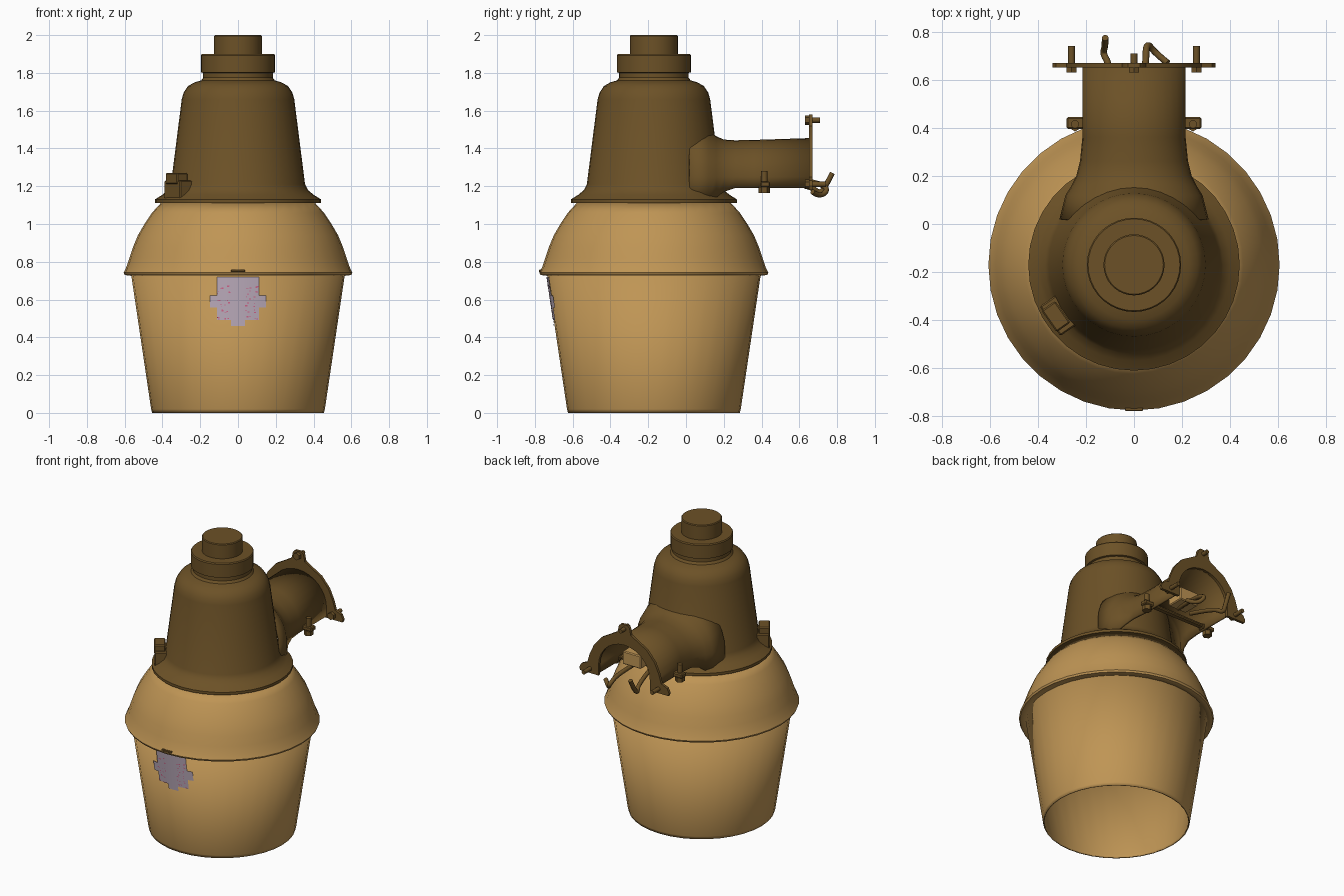
import bpy, bmesh, math, random
from mathutils import Vector

if "Cube" in bpy.data.objects:
    bpy.data.objects.remove(bpy.data.objects["Cube"])
random.seed(4)
CY = -0.17          # lamp axis


def material(name, rgb):
    m = bpy.data.materials.new(name)
    m.use_nodes = True
    m.diffuse_color = (*rgb, 1)
    m.node_tree.nodes["Principled BSDF"].inputs["Base Color"].default_value = (*rgb, 1)
    return m


tan = material("tan", (0.52, 0.30, 0.09))
brown = material("dark brown", (0.15, 0.083, 0.02))
lilac = material("lilac", (0.56, 0.46, 0.56))
pink = material("pink", (0.70, 0.14, 0.28))


def finish(name, bm, mat, angle=35, thickness=0, normals=True):
    if normals:
        bmesh.ops.recalc_face_normals(bm, faces=bm.faces)
    me = bpy.data.meshes.new(name)
    bm.to_mesh(me)
    bm.free()
    ob = bpy.data.objects.new(name, me)
    bpy.context.collection.objects.link(ob)
    me.materials.append(mat)
    bpy.ops.object.select_all(action='DESELECT')
    ob.select_set(True)
    bpy.context.view_layer.objects.active = ob
    bpy.ops.object.shade_smooth_by_angle(angle=math.radians(angle))
    if thickness:
        s = ob.modifiers.new("wall", 'SOLIDIFY')
        s.thickness = thickness
        s.offset = -1
    return ob


def skin(bm, rows, closed):
    """Join rows of points into a quad surface."""
    rows = [[bm.verts.new(p) for p in r] for r in rows]
    for a, b in zip(rows, rows[1:]):
        n = len(a)
        for i in range(n if closed else n - 1):
            j = (i + 1) % n
            bm.faces.new((a[i], a[j], b[j], b[i]))
    return rows


def lathe(name, profile, mat, cap=False, thickness=0, sides=36):
    bm = bmesh.new()
    turns = [2 * math.pi * i / sides for i in range(sides)]
    rows = skin(bm, [[(r * math.cos(t), CY + r * math.sin(t), z) for t in turns]
                     for r, z in profile], True)
    if cap:
        bm.faces.new(rows[-1])
    return finish(name, bm, mat, thickness=thickness, normals=cap)


def box(name, centre, size, mat, turn=0, bevel=0.006):
    bm = bmesh.new()
    bmesh.ops.create_cube(bm, size=1)
    for v in bm.verts:
        v.co = v.co * Vector(size)
    bmesh.ops.bevel(bm, geom=bm.edges[:], offset=bevel, segments=1, affect='EDGES')
    ob = finish(name, bm, mat)
    ob.location = centre
    ob.rotation_euler.z = turn
    return ob


def rod(name, a, b, radius, mat, sides=12):
    a, b = Vector(a), Vector(b)
    bm = bmesh.new()
    bmesh.ops.create_cone(bm, cap_ends=True, segments=sides, radius1=radius,
                          radius2=radius, depth=(b - a).length)
    ob = finish(name, bm, mat)
    ob.location = (a + b) / 2
    ob.rotation_euler = (b - a).to_track_quat('Z', 'Y').to_euler()
    return ob


def extrude_y(name, outline, y0, y1, mat):
    bm = bmesh.new()
    rows = skin(bm, [[(x, y, z) for x, z in outline] for y in (y0, y1)], True)
    for r in rows:
        bm.faces.new(r)
    return finish(name, bm, mat)


# Open lens bucket, bulging reflector and its rim
lathe("lens_bucket", [(0.455, 0.0), (0.46, 0.02), (0.566, 0.735)], tan, thickness=0.008)
lathe("reflector_dome", [(0.56, 0.725), (0.6, 0.73), (0.606, 0.742), (0.592, 0.77),
                         (0.575, 0.82), (0.555, 0.88), (0.53, 0.94), (0.495, 1.0),
                         (0.455, 1.06), (0.40, 1.12)], tan, thickness=0.008)

# Housing with flared skirt, rounded shoulder and stepped top
lathe("housing", [(0.40, 1.11), (0.44, 1.112), (0.44, 1.13), (0.40, 1.155), (0.37, 1.18),
                  (0.355, 1.21), (0.298, 1.66), (0.288, 1.695), (0.265, 1.73),
                  (0.23, 1.75), (0.195, 1.76), (0.184, 1.775), (0.184, 1.81)],
      brown, cap=True)
lathe("sensor_socket", [(0.184, 1.8), (0.196, 1.803), (0.196, 1.893), (0.191, 1.9)],
      brown, cap=True)
lathe("sensor_cap", [(0.127, 1.89), (0.127, 1.995), (0.122, 2.0)], brown, cap=True)

# Hollow arched arm, flaring into the housing
bm = bmesh.new()
rows = []
for y, half, top, low in [(0.02, 0.31, 1.56, 1.13), (0.12, 0.285, 1.50, 1.13),
                          (0.16, 0.26, 1.465, 1.14), (0.20, 0.24, 1.447, 1.17),
                          (0.26, 0.225, 1.443, 1.19), (0.36, 0.215, 1.445, 1.19),
                          (0.66, 0.215, 1.455, 1.19)]:
    spring = 1.25
    arch = [(half * math.cos(math.pi * i / 16), y,
             spring + (top - spring) * math.sin(math.pi * i / 16)) for i in range(17)]
    rows.append([(half, y, low)] + arch + [(-half, y, low)])
skin(bm, rows, False)
finish("arm", bm, brown, thickness=0.015)

# Three-eared arch flange at the end of the arm
outer = [(0.335, 1.18), (0.34, 1.2), (0.325, 1.23), (0.28, 1.25), (0.262, 1.31),
         (0.23, 1.38), (0.17, 1.45), (0.1, 1.49), (0.05, 1.52), (0.04, 1.565), (0.025, 1.58)]
inner = [(0.195 * math.cos(math.pi * i / 14), 1.25 + 0.19 * math.sin(math.pi * i / 14))
         for i in range(15)]
outline = (outer + [(-x, z) for x, z in reversed(outer)]
           + [(-0.195, 1.18)] + inner[::-1] + [(0.195, 1.18)])
extrude_y("arm_flange", outline, 0.652, 0.67, brown)

# Flange bolts
for label, x, z, tip in [("left", 0.26, 1.21, 0.74), ("right", -0.26, 1.21, 0.74),
                         ("top", 0, 1.55, 0.71)]:
    rod(label + "_flange_bolt", (x, 0.64, z), (x, tip, z), 0.014, brown)
    rod(label + "_flange_nut", (x, 0.63, z), (x, 0.654, z), 0.025, brown, 6)

# Clamp lugs and screws beside the arm
for label, s in [("left", 1), ("right", -1)]:
    box(label + "_clamp_lug", (s * 0.235, 0.42, 1.21), (0.09, 0.05, 0.03), brown)
    rod(label + "_clamp_screw", (s * 0.245, 0.415, 1.18), (s * 0.245, 0.415, 1.28), 0.017, brown)
    rod(label + "_clamp_head", (s * 0.245, 0.415, 1.165), (s * 0.245, 0.415, 1.195), 0.03, brown, 6)

# Clamp strap and terminal block under the arm
box("clamp_strap", (0, 0.42, 1.215), (0.40, 0.04, 0.02), brown)
box("terminal_block", (0.02, 0.5, 1.29), (0.14, 0.12, 0.09), tan)

# Loose wires
for label, path in [
        ("left", [(0.02, 0.45, 1.25), (0.05, 0.66, 1.23), (0.05, 0.76, 1.19),
                  (0.09, 0.71, 1.14), (0.14, 0.67, 1.17)]),
        ("right", [(-0.08, 0.45, 1.25), (-0.10, 0.66, 1.20), (-0.13, 0.71, 1.16),
                   (-0.12, 0.74, 1.20), (-0.12, 0.775, 1.27)])]:
    cu = bpy.data.curves.new(label + "_wire", 'CURVE')
    cu.dimensions = '3D'
    cu.bevel_depth = 0.014
    cu.bevel_resolution = 2
    cu.use_fill_caps = True
    sp = cu.splines.new('NURBS')
    sp.points.add(len(path) - 1)
    for p, co in zip(sp.points, path):
        p.co = (*co, 1)
    sp.use_endpoint_u = True
    sp.order_u = 3
    cu.materials.append(brown)
    bpy.context.collection.objects.link(bpy.data.objects.new(label + "_wire", cu))

# Latch on the skirt and small catch on the rim
turn = math.radians(35)
box("latch_base", (-0.30, CY - 0.20, 1.17), (0.12, 0.15, 0.12), brown, turn)
box("latch_tab", (-0.325, CY - 0.215, 1.24), (0.07, 0.11, 0.06), brown, turn)
box("rim_catch", (0, CY - 0.598, 0.752), (0.075, 0.02, 0.012), brown, 0, 0.002)


# Stepped label wrapped round the front of the lens, with small printed marks
def on_lens(x, z, lift):
    r = 0.456 + 0.11 * z / 0.735 + lift
    a = x / r
    return (r * math.sin(a), CY - r * math.cos(a), z)


def patch(bm, x, z, w, h, lift):
    bm.faces.new([bm.verts.new(on_lens(*p, lift)) for p in
                  ((x, z), (x + w, z), (x + w, z + h), (x, z + h))])


label, marks = bmesh.new(), bmesh.new()
cell, rise = 0.0375, 0.0325
for row, half in enumerate([1, 3, 3, 4, 4, 3, 3, 3]):
    for col in range(-half, half):
        x, z = col * cell, 0.46 + row * rise
        patch(label, x, z, cell, rise, 0.005)
        if 0 < row < 7 and col not in (-1, 0) and abs(col + 0.5) < 3:
            for k in range(2):
                patch(marks, x + random.uniform(0, 0.026), z + random.uniform(0, 0.022),
                      random.uniform(0.004, 0.012), random.uniform(0.003, 0.008), 0.008)
bmesh.ops.remove_doubles(label, verts=label.verts, dist=0.0005)
finish("label_plate", label, lilac, normals=False)
finish("label_marks", marks, pink, normals=False)
